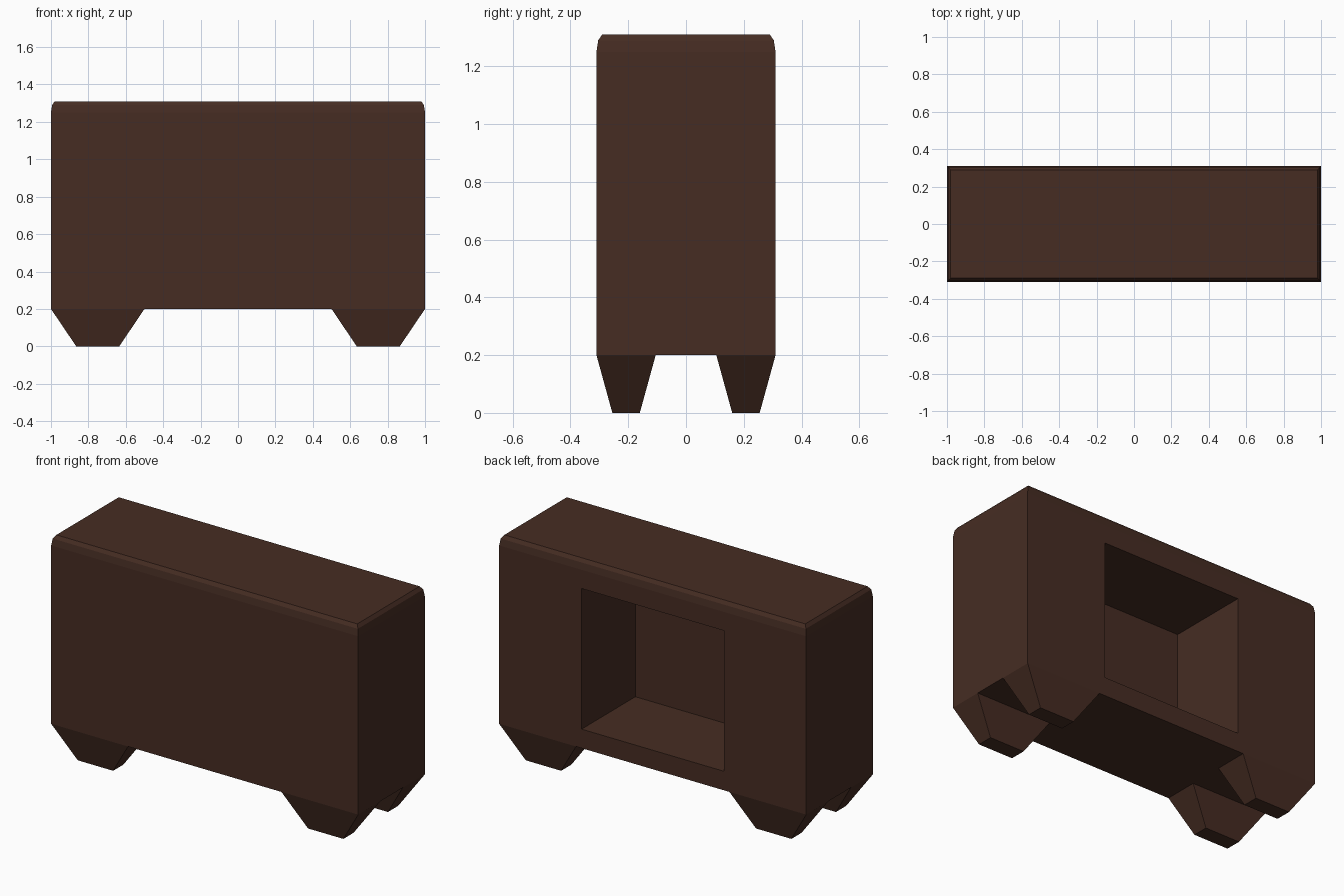
import bpy, bmesh

if "Cube" in bpy.data.objects:
    bpy.data.objects.remove(bpy.data.objects["Cube"])

brown = bpy.data.materials.new("dark_brown")
brown.diffuse_color = (0.061, 0.0255, 0.0165, 1)
brown.use_nodes = True
brown.node_tree.nodes["Principled BSDF"].inputs["Base Color"].default_value = brown.diffuse_color


def loft(name, rings):
    """Closed solid from rectangular rings (x0, x1, y0, y1, z), bottom to top."""
    bm = bmesh.new()
    loops = [[bm.verts.new(p) for p in
              ((x0, y0, z), (x1, y0, z), (x1, y1, z), (x0, y1, z))]
             for x0, x1, y0, y1, z in rings]
    bm.faces.new(loops[0])
    bm.faces.new(loops[-1])
    for a, b in zip(loops, loops[1:]):
        for i in range(4):
            j = (i + 1) % 4
            bm.faces.new((a[i], a[j], b[j], b[i]))
    bmesh.ops.recalc_face_normals(bm, faces=bm.faces)
    mesh = bpy.data.meshes.new(name)
    bm.to_mesh(mesh)
    bm.free()
    mesh.materials.append(brown)
    obj = bpy.data.objects.new(name, mesh)
    bpy.context.collection.objects.link(obj)
    return obj


# Cabinet body with a small rounded rim at the top
profile = [(0, 0.20), (0, 1.25), (0.006, 1.29), (0.02, 1.31)]
body = loft("cabinet_body",
            [(-1 + d, 1 - d, -0.31 + d, 0.31 - d, z) for d, z in profile])

# Rectangular compartment cut into the back
cutter = loft("compartment_cutter", [(-0.463, 0.463, -0.19, 0.5, 0.312),
                                     (-0.463, 0.463, -0.19, 0.5, 1.14)])
cut = body.modifiers.new("compartment", 'BOOLEAN')
cut.operation = 'DIFFERENCE'
cut.solver = 'EXACT'
cut.object = cutter
bpy.context.view_layer.objects.active = body
body.select_set(True)
bpy.ops.object.modifier_apply(modifier=cut.name)
bpy.data.objects.remove(cutter)

# Four tapered feet
for sx, side in ((-1, "left"), (1, "right")):
    for sy, end in ((-1, "front"), (1, "back")):
        def ring(xa, xb, ya, yb, z):
            return (*sorted((sx * xa, sx * xb)), *sorted((sy * ya, sy * yb)), z)
        loft(f"{end}_{side}_foot", [ring(0.635, 0.865, 0.16, 0.255, 0),
                                    ring(0.50, 1.0, 0.105, 0.31, 0.20)])
